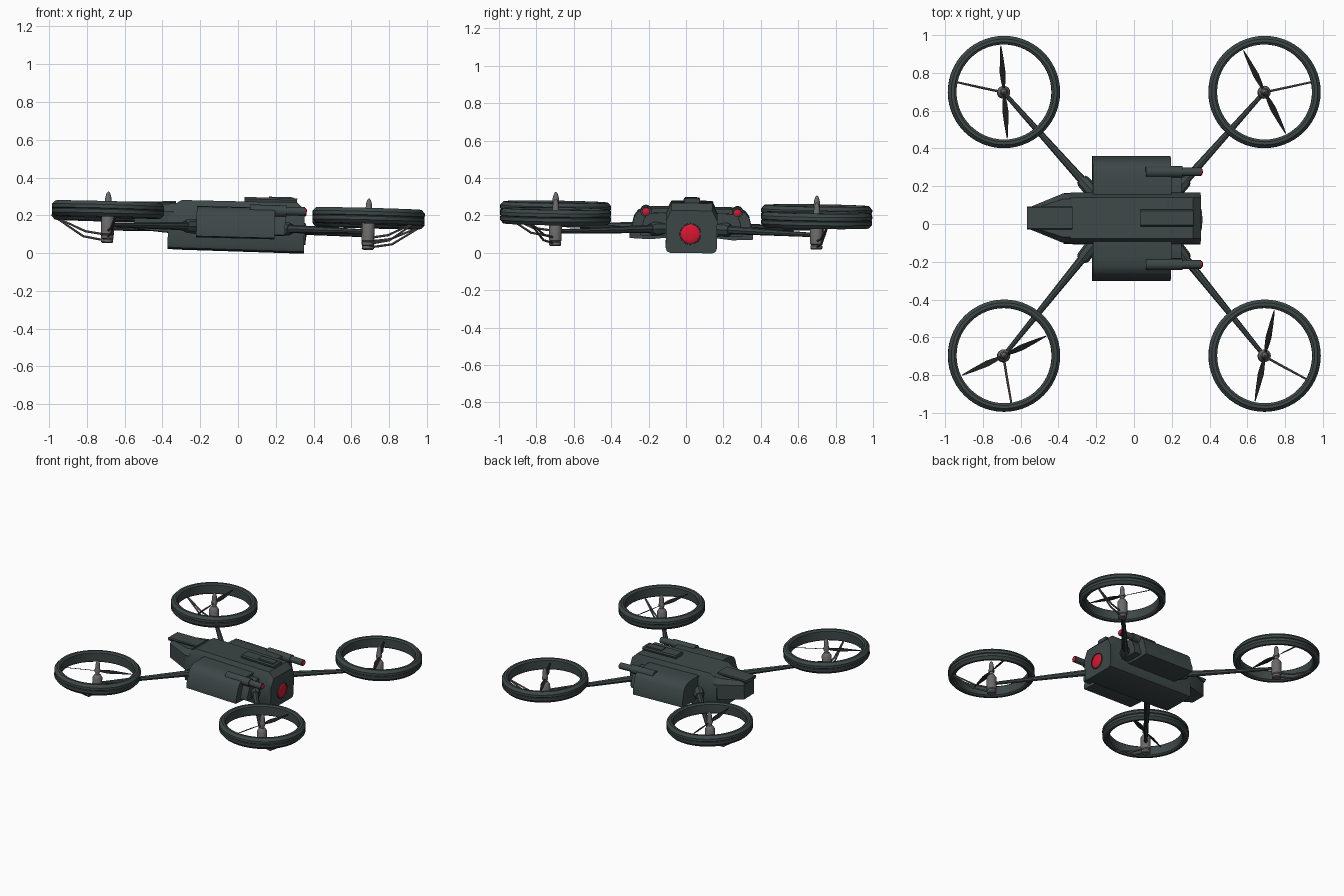
import bpy, bmesh, math
from mathutils import Matrix, Vector

if "Cube" in bpy.data.objects:
    bpy.data.objects.remove(bpy.data.objects["Cube"])

# The whole craft hovers with a slight lean
PIVOT = Matrix.Translation((0, 0, 0.15))
LEAN = PIVOT @ Matrix.Rotation(math.radians(1.5), 4, 'Y') \
    @ Matrix.Rotation(math.radians(-0.8), 4, 'X') @ PIVOT.inverted()
CY = 0.03  # centre line of the hull


def material(name, rgb):
    m = bpy.data.materials.new(name)
    m.diffuse_color = (*rgb, 1)
    m.use_nodes = True
    m.node_tree.nodes["Principled BSDF"].inputs["Base Color"].default_value = m.diffuse_color
    return m


SLATE = material("slate_shell", (0.047, 0.063, 0.063))
GREY = material("motor_grey", (0.15, 0.14, 0.14))
BLACK = material("blade_black", (0.012, 0.013, 0.013))
RED = material("red_lens", (0.70, 0.008, 0.03))


def finish(name, bm, mat, smooth=30):
    bmesh.ops.recalc_face_normals(bm, faces=bm.faces[:])
    bm.transform(LEAN)
    me = bpy.data.meshes.new(name)
    bm.to_mesh(me)
    bm.free()
    me.materials.append(mat)
    ob = bpy.data.objects.new(name, me)
    bpy.context.collection.objects.link(ob)
    bpy.ops.object.select_all(action='DESELECT')
    ob.select_set(True)
    bpy.context.view_layer.objects.active = ob
    if smooth:
        bpy.ops.object.shade_smooth_by_angle(angle=math.radians(smooth))
    return ob


def skin(bm, loops, closed=False, caps=True):
    """Join equal-length loops of points into a surface."""
    rows = [[bm.verts.new(p) for p in loop] for loop in loops]
    n = len(rows[0])
    for i in range(len(rows) if closed else len(rows) - 1):
        a, b = rows[i], rows[(i + 1) % len(rows)]
        for j in range(n):
            k = (j + 1) % n
            bm.faces.new((a[j], a[k], b[k], b[j]))
    if caps and not closed:
        bm.faces.new(rows[0])
        bm.faces.new(rows[-1])


def loft(name, loops, mat, smooth=30):
    bm = bmesh.new()
    skin(bm, loops)
    return finish(name, bm, mat, smooth)


def rod(name, points, radii, mat, n=12):
    """Round tube through points, one radius at each."""
    pts = [Vector(p) for p in points]
    loops = []
    for i, p in enumerate(pts):
        d = pts[min(i + 1, len(pts) - 1)] - pts[max(i - 1, 0)]
        q = d.to_track_quat('Z', 'Y')
        loops.append([p + q @ Vector((radii[i] * math.cos(t), radii[i] * math.sin(t), 0))
                      for t in (2 * math.pi * k / n for k in range(n))])
    return loft(name, loops, mat, 35)


def spindle(name, x, y, profile, mat, n=20):
    """Upright turned part from (radius, height) pairs."""
    return loft(name, [[(x + r * math.cos(2 * math.pi * k / n),
                         y + r * math.sin(2 * math.pi * k / n), z) for k in range(n)]
                       for r, z in profile], mat, 35)


def mirrored(half):
    """Full section from (half width, height) pairs, around the hull line."""
    return [(CY + w, z) for w, z in half] + [(CY - w, z) for w, z in reversed(half)]


def sections(name, stations):
    loft(name, [[(x, y, z) for y, z in mirrored(h)] for x, h in stations], SLATE)


# Main hull: rounded belly, chamfered shoulders, sloping rear
def hull(w, top, low):
    return [(w - 0.025, low), (w - 0.007, low + 0.007), (w, low + 0.025),
            (w, top - 0.055), (w - 0.028, top)]


sections("main_hull", [(-0.37, hull(0.133, 0.232, 0.014)), (-0.30, hull(0.137, 0.272, 0.012)),
                       (0.31, hull(0.137, 0.274, 0.008)), (0.352, hull(0.137, 0.235, 0.008))])

# Tapered tail
sections("tail", [(-0.55, [(0.058, 0.115), (0.06, 0.22), (0.045, 0.245)]),
                  (-0.38, [(0.125, 0.10), (0.13, 0.21), (0.10, 0.248)]),
                  (-0.34, [(0.125, 0.10), (0.13, 0.21), (0.10, 0.255)])])
sections("tail_top_plate", [(-0.57, [(0.052, 0.235), (0.06, 0.252), (0.055, 0.258)]),
                            (-0.33, [(0.052, 0.24), (0.06, 0.260), (0.055, 0.266)])])

# Raised hatch on the roof
sections("roof_hatch", [(0.03, [(0.035, 0.26), (0.044, 0.288), (0.038, 0.298)]),
                        (0.31, [(0.035, 0.26), (0.044, 0.288), (0.038, 0.298)])])
sections("roof_hatch_nose", [(0.16, [(0.028, 0.29), (0.026, 0.303)]),
                             (0.29, [(0.028, 0.29), (0.026, 0.303)])])

# Front lens in a dark rim
bm = bmesh.new()
bmesh.ops.create_uvsphere(bm, u_segments=28, v_segments=14, radius=0.052)
bm.transform(Matrix.Translation((0.352, 0.024, 0.110)) @ Matrix.Diagonal((0.22, 1, 1, 1)))
finish("front_lens", bm, RED)
bm = bmesh.new()
skin(bm, [[(0.352 + dx, 0.024 + r * math.cos(t), 0.110 + r * math.sin(t))
           for dx, r in ((-0.01, 0.052), (0.007, 0.052), (0.007, 0.057), (-0.01, 0.059))]
          for t in (2 * math.pi * k / 28 for k in range(28))], closed=True)
finish("lens_rim", bm, SLATE)

# Side pods with rounded outer shoulders, each carrying a barrel
POD = [(0.10, 0.242), (0.20, 0.242), (0.255, 0.238), (0.287, 0.222), (0.307, 0.195),
       (0.318, 0.15), (0.33, 0.115), (0.33, 0.08), (0.22, 0.075), (0.10, 0.088)]
for s, side in ((1, "left"), (-1, "right")):
    loft(side + "_pod", [[(x, CY + s * w, z) for w, z in POD] for x in (-0.22, 0.195)], SLATE)
    loft(side + "_pod_front_step", [[(x, CY + s * (w * 0.8 + 0.01), 0.15 + (z - 0.15) * 0.75)
                                     for w, z in POD] for x in (0.19, 0.25)], SLATE)
    y, z = CY + s * 0.245, 0.226
    rod(side + "_barrel_housing", [(0.06, y, z), (0.255, y, z)], [0.03, 0.03], SLATE, 16)
    rod(side + "_barrel", [(0.25, y, z), (0.352, y, z)], [0.023, 0.023], SLATE, 16)
    rod(side + "_barrel_lens", [(0.345, y, z), (0.357, y, z), (0.362, y, z)],
        [0.018, 0.018, 0.010], RED, 16)

# Ring guard section (radius, height from ring centre)
GUARD = [(0.252, -0.032), (0.264, -0.041), (0.280, -0.041), (0.297, -0.022), (0.297, -0.004),
         (0.292, 0.0), (0.297, 0.004), (0.297, 0.022), (0.280, 0.041), (0.264, 0.041),
         (0.252, 0.032)]
# Propeller blade stations: distance, half width, twist
BLADE = [(0.015, 0.007, 35), (0.06, 0.014, 28), (0.10, 0.017, 22),
         (0.17, 0.011, 15), (0.22, 0.006, 12), (0.247, 0.002, 10)]

# Four rotors: name, side signs, propeller angle, strut angle
for name, sx, sy, prop, strut in (("rear_left", -1, 1, 94, 168), ("front_left", 1, 1, 117, 12),
                                  ("rear_right", -1, -1, 25, -81), ("front_right", 1, -1, 78, -29)):
    x, y, zc = sx * 0.69, sy * 0.698, 0.203
    # Ring guard
    bm = bmesh.new()
    skin(bm, [[(x + r * math.cos(t), y + r * math.sin(t), zc + h) for r, h in GUARD]
              for t in (2 * math.pi * k / 56 for k in range(56))], closed=True)
    finish(name + "_ring_guard", bm, SLATE, 25)
    # Motor and spinner
    spindle(name + "_motor", x, y, [(0.026, zc - 0.158), (0.032, zc - 0.152), (0.032, zc - 0.138),
            (0.028, zc - 0.134), (0.034, zc - 0.128), (0.034, zc - 0.035), (0.022, zc - 0.015),
            (0.015, zc - 0.01), (0.015, zc + 0.015)], GREY)
    spindle(name + "_spinner", x, y, [(0.020, zc + 0.008), (0.022, zc + 0.02), (0.017, zc + 0.032),
            (0.016, zc + 0.065), (0.010, zc + 0.085), (0.003, zc + 0.094)], GREY)
    # Twisted two-blade propeller
    bm = bmesh.new()
    for turn in (0, 180):
        a = math.radians(prop + turn)
        u, v = Vector((math.cos(a), math.sin(a), 0)), Vector((-math.sin(a), math.cos(a), 0))
        loops = []
        for d, w, tw in BLADE:
            c = Vector((x, y, zc + 0.015)) + u * d
            e = v * math.cos(math.radians(tw)) + Vector((0, 0, math.sin(math.radians(tw))))
            up = u.cross(e) * 0.002
            loops.append([c + e * w, c + up, c - e * w, c - up])
        skin(bm, loops)
    finish(name + "_propeller", bm, BLACK)
    # Bent struts from the motor to the ring
    a = math.radians(strut)
    u = Vector((math.cos(a), math.sin(a), 0))
    for tag, path in (("lower", ((0.02, -0.143), (0.13, -0.125), (0.272, -0.036))),
                      ("upper", ((0.02, -0.112), (0.12, -0.098), (0.268, -0.034)))):
        rod(name + "_" + tag + "_strut", [Vector((x, y, zc + h)) + u * r for r, h in path],
            [0.006, 0.006, 0.005], GREY, 8)
    # Tapered arm and its socket on the hull
    root, tip = Vector((sx * 0.17, CY + sy * 0.085, 0.135)), Vector((x, y, 0.122))
    d = tip - root
    rod(name + "_arm", [root, root + d * 0.3, tip], [0.026, 0.021, 0.011], SLATE, 8)
    rod(name + "_arm_socket", [root, root + d * 0.19, root + d * 0.21],
        [0.040, 0.036, 0.028], SLATE, 8)
